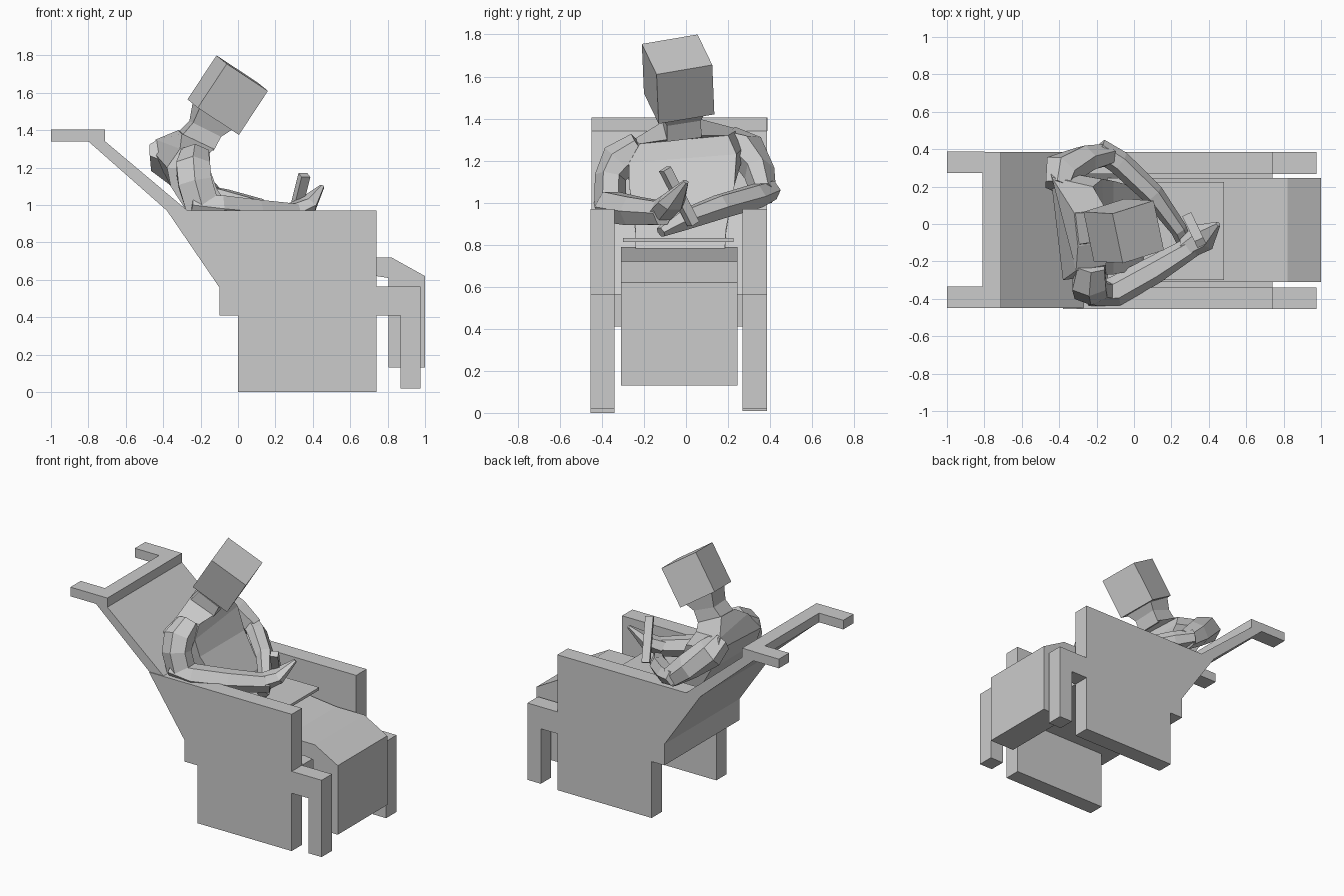
import bpy, bmesh
from mathutils import Vector as V


def finish(name, bm):
    bmesh.ops.recalc_face_normals(bm, faces=bm.faces)
    me = bpy.data.meshes.new(name)
    bm.to_mesh(me)
    bm.free()
    ob = bpy.data.objects.new(name, me)
    bpy.context.collection.objects.link(ob)
    return ob


def loft(name, rings):
    bm = bmesh.new()
    loops = [[bm.verts.new(p) for p in r] for r in rings]
    n = len(loops[0])
    for a, b in zip(loops, loops[1:]):
        for i in range(n):
            j = (i + 1) % n
            bm.faces.new((a[i], a[j], b[j], b[i]))
    bm.faces.new(loops[0])
    bm.faces.new(loops[-1])
    return finish(name, bm)


def extrude_y(name, profile, y0, y1):
    return loft(name, [[(x, y, z) for x, z in profile] for y in (y0, y1)])


def box(name, x0, x1, y0, y1, z0, z1):
    return extrude_y(name, [(x0, z0), (x1, z0), (x1, z1), (x0, z1)], y0, y1)


def limb(name, path, section, up=(0, 0, 1)):
    # path entries: centre, half width, half height
    rings = []
    for i, (c, w, h) in enumerate(path):
        t = V(path[min(i + 1, len(path) - 1)][0]) - V(path[max(i - 1, 0)][0])
        side = t.cross(V(up)).normalized()
        top = side.cross(t).normalized()
        rings.append([V(c) + side * w * a + top * h * b for a, b in section])
    return loft(name, rings)


square = [(-1, -1), (1, -1), (1, 1), (-1, 1)]
six = [(-1, 0), (-.5, -.9), (.5, -.9), (1, 0), (.5, .9), (-.5, .9)]

# Chair sides with wheel and caster blocks
for name, y0, y1, base in (("right_side", -.455, -.34, 0), ("left_side", .268, .385, .01)):
    extrude_y(name, [(-.1, .41), (0, .41), (0, base), (.74, base), (.74, .41),
                     (.87, .41), (.87, .02), (.975, .02), (.975, .565), (.74, .565),
                     (.74, .97), (-.38, .97), (-.1, .56)], y0, y1)

# Seat, backrest and push handles
box("seat", -.1, .74, -.35, .28, .41, .565)
extrude_y("backrest", [(-.1, .56), (.02, .56), (-.27, .97), (-.71, 1.34),
                       (-.71, 1.405), (-.81, 1.405), (-.81, 1.34), (-.8, 1.34),
                       (-.38, .97)], -.45, .385)
for name, y in (("right_handle", -.45), ("left_handle", .272)):
    box(name, -1, -.8, y, y + .115, 1.34, 1.405)

# Legs
extrude_y("legs", [(-.1, .56), (.74, .62), (.805, .61), (.805, .13), (1, .13),
                   (1, .62), (.82, .72), (.6, .72), (0, .79), (-.15, .79)], -.31, .245)

# Lap board
box("lap_board", .05, .48, -.3, .225, .813, .832)

# Torso, leaning against the backrest
def slab(back, front, y0, y1):
    return [(back[0], y0, back[1]), (front[0], y0, front[1]),
            (front[0], y1, front[1]), (back[0], y1, back[1])]


loft("torso", [slab((-.12, .62), (.1, .66), -.24, .18),
               slab((-.2, .85), (.04, .87), -.24, .19),
               slab((-.36, 1.1), (-.11, 1.08), -.27, .23),
               [(-.38, -.3, 1.2), (-.15, -.27, 1.19), (-.17, .24, 1.23), (-.45, .29, 1.28)],
               [(-.31, -.25, 1.3), (-.15, -.22, 1.28), (-.22, .2, 1.32), (-.44, .25, 1.35)],
               [(-.3, -.12, 1.38), (-.13, -.09, 1.3), (-.15, .08, 1.32), (-.32, .06, 1.4)]])

# Neck
loft("neck", [[(-.3, -.11, 1.37), (-.13, -.09, 1.29), (-.15, .075, 1.31), (-.32, .06, 1.39)],
              [(-.24, -.1, 1.44), (-.09, -.09, 1.365), (-.11, .07, 1.39), (-.26, .06, 1.45)],
              [(-.2, -.14, 1.53), (-.02, -.12, 1.41), (-.06, .1, 1.44), (-.24, .06, 1.56)]])

# Head: a tilted cube
corner = V((-.215, -.2, 1.52))
deep, wide, tall = V((.22, .07, -.145)), V((-.055, .265, .045)), V((.155, -.01, .235))
low = [corner, corner + deep, corner + deep + wide, corner + wide]
loft("head", [low, [p + tall for p in low]])

# Right arm and hand
limb("right_upper_arm", [((-.23, -.22, 1.27), .07, .08), ((-.24, -.32, 1.2), .09, .1),
                         ((-.23, -.36, 1.12), .075, .1), ((-.19, -.36, .99), .075, .1)],
     six, up=(1, 0, 0))
limb("right_forearm", [((-.25, -.38, 1), .06, .05), ((-.1, -.36, .98), .08, .08),
                       ((.1, -.25, .96), .075, .075), ((.33, -.11, .95), .055, .06)], six)
limb("right_hand", [((.28, -.13, .95), .06, .06), ((.37, -.07, 1), .08, .045),
                    ((.45, .0, 1.1), .015, .012)], six)

# Left arm and hand
limb("left_upper_arm", [((-.41, .2, 1.3), .07, .07), ((-.39, .29, 1.25), .09, .1),
                        ((-.26, .35, 1.14), .075, .09), ((-.14, .37, 1.04), .06, .07)],
     six, up=(1, 0, 0))
limb("left_forearm", [((-.19, .4, 1.06), .06, .05), ((-.08, .33, 1.03), .065, .06),
                      ((.1, .16, .98), .06, .06), ((.24, -.03, .91), .045, .05),
                      ((.28, -.12, .86), .04, .025)], six)

# Pen
limb("pen", [((.355, -.1, 1.16), .026, .022), ((.29, .035, .9), .026, .022)], square)
